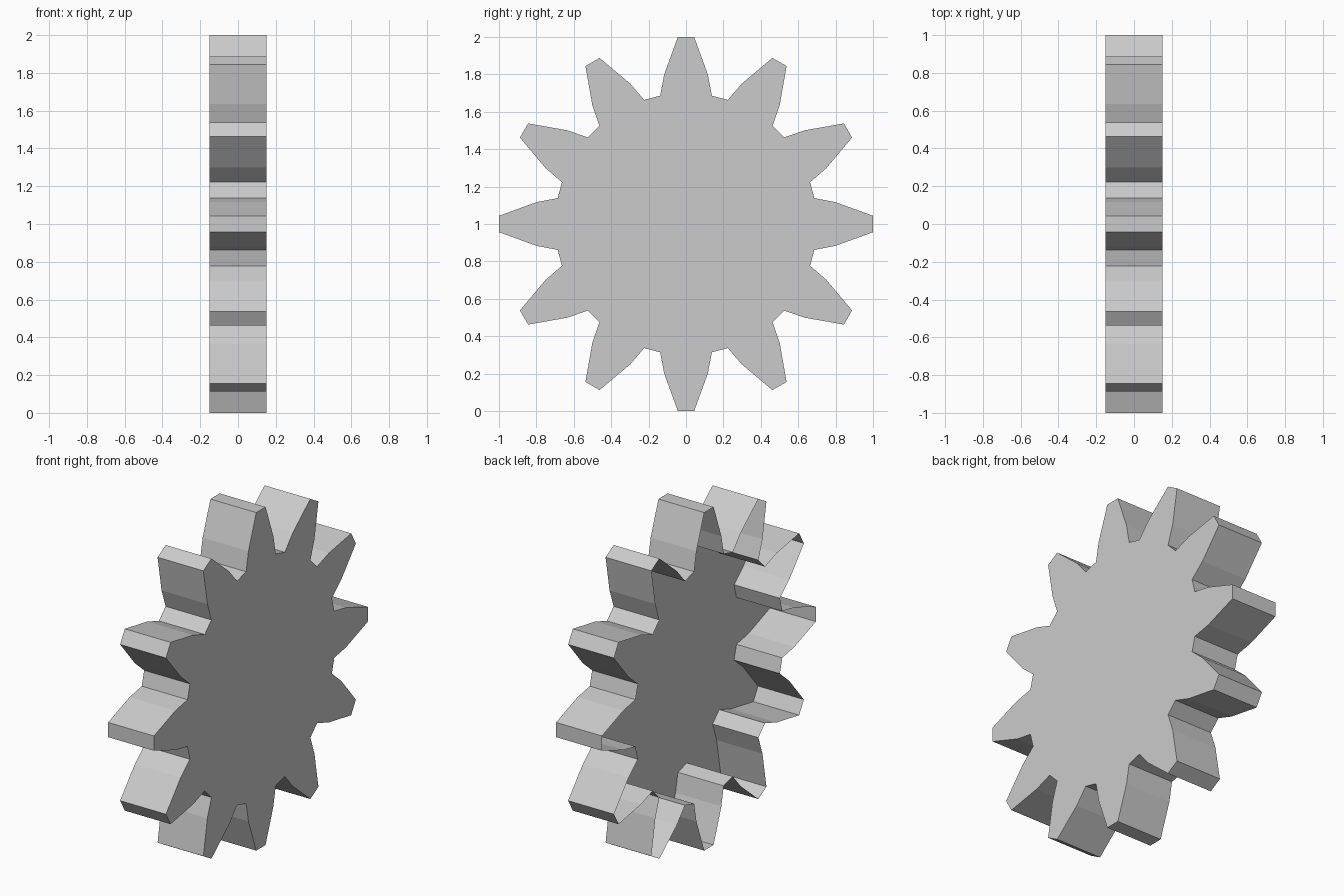
import bpy, bmesh
from math import sin, cos, radians

if "Cube" in bpy.data.objects:
    bpy.data.objects.remove(bpy.data.objects["Cube"])

TEETH = 12
HALF_WIDTH = 0.15
# half of one tooth: (angle from tooth centre in degrees, radius)
HALF_TOOTH = [(11.4, 0.70), (8.3, 0.808), (2.5, 1.001)]
TOOTH = [(-a, r) for a, r in HALF_TOOTH] + HALF_TOOTH[::-1]

bm = bmesh.new()

# toothed disc on the +x side
rim = []
for i in range(TEETH):
    for a, r in TOOTH:
        t = radians(i * 360 / TEETH + a)
        rim.append(bm.verts.new((HALF_WIDTH, r * cos(t), 1 + r * sin(t))))
bm.faces.new(rim)

# tooth walls running back to the open -x side
back = [bm.verts.new((-HALF_WIDTH, v.co.y, v.co.z)) for v in rim]
n = len(rim)
for i in range(n):
    j = (i + 1) % n
    bm.faces.new((rim[j], rim[i], back[i], back[j]))

mesh = bpy.data.meshes.new("gear_wheel")
bm.to_mesh(mesh)
bm.free()
gear = bpy.data.objects.new("gear_wheel", mesh)
bpy.context.collection.objects.link(gear)
